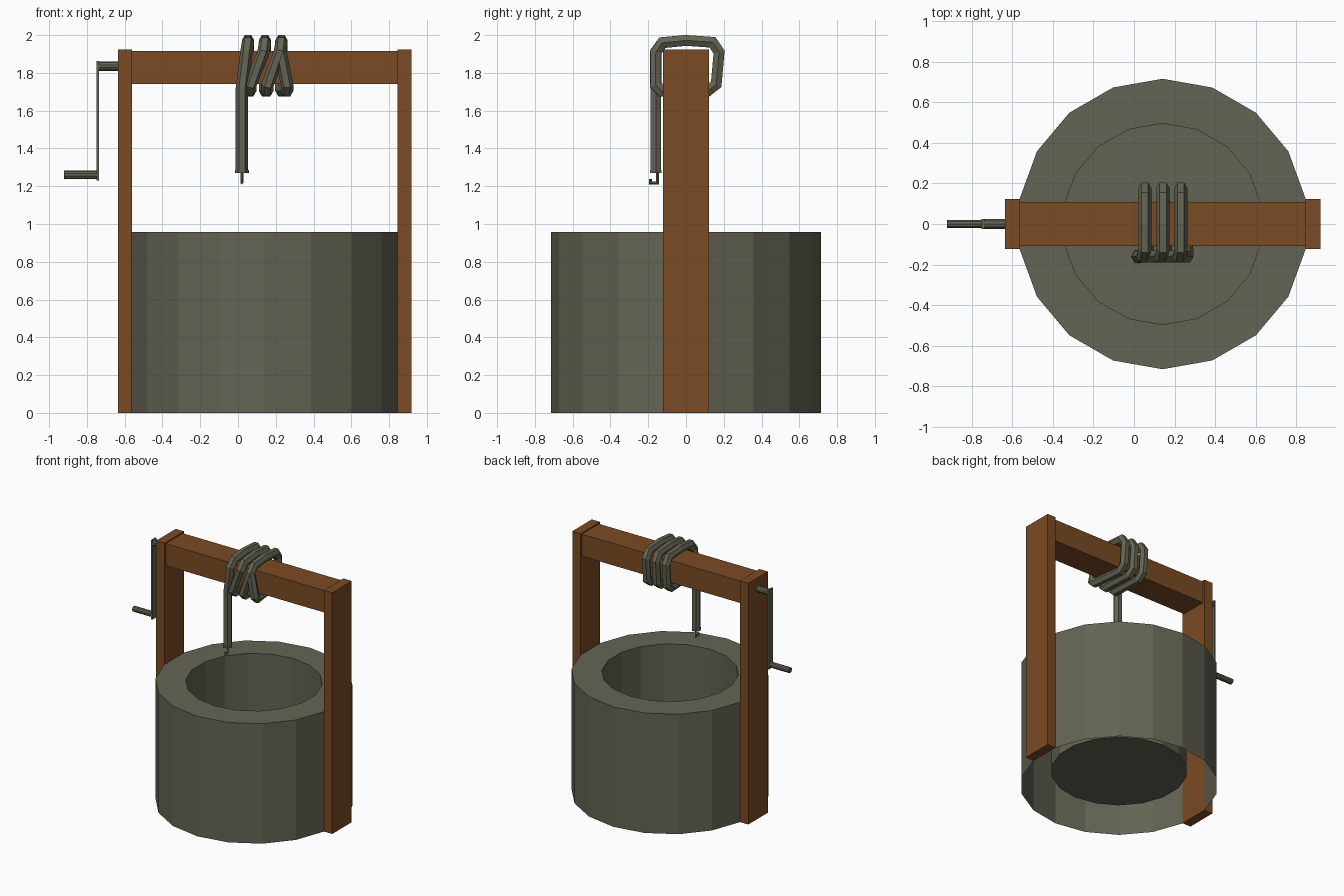
import bpy, bmesh, math
from mathutils import Vector

if "Cube" in bpy.data.objects:
    bpy.data.objects.remove(bpy.data.objects["Cube"])


def material(name, rgb):
    m = bpy.data.materials.new(name)
    m.diffuse_color = (*rgb, 1)
    m.use_nodes = True
    m.node_tree.nodes["Principled BSDF"].inputs["Base Color"].default_value = m.diffuse_color
    return m


STONE = material("grey_stone", (0.127, 0.127, 0.089))
WOOD = material("brown_wood", (0.195, 0.070, 0.0176))
CX = 0.141  # centre of the well; the crank sticks out to the left


def finish(name, bm, mat):
    me = bpy.data.meshes.new(name)
    bm.to_mesh(me)
    bm.free()
    me.materials.append(mat)
    ob = bpy.data.objects.new(name, me)
    bpy.context.collection.objects.link(ob)
    return ob


def box(name, lo, hi, mat):
    bm = bmesh.new()
    bmesh.ops.create_cube(bm, size=1)
    for v in bm.verts:
        v.co = [(l + h) / 2 + c * (h - l) for l, h, c in zip(lo, hi, v.co)]
    return finish(name, bm, mat)


def sweep(name, path, radius, sides, mat):
    """Mitred tube along a path, one corner of the section pointing to +x."""
    bm = bmesh.new()
    pts = [Vector(p) for p in path]
    rings = []
    for i, p in enumerate(pts):
        a = (p - pts[i - 1]).normalized() if i else None
        b = (pts[i + 1] - p).normalized() if i < len(pts) - 1 else None
        a, b = a or b, b or a
        t = (a + b).normalized()
        u = Vector((1, 0, 0))
        u = (u - t * u.dot(t)).normalized()
        v = t.cross(u)
        stretch = 1 / max(t.dot(a), 0.6)
        rings.append([bm.verts.new(p + radius * (u * math.cos(k * math.tau / sides)
                      + v * stretch * math.sin(k * math.tau / sides))) for k in range(sides)])
    for r, s in zip(rings, rings[1:]):
        for k in range(sides):
            n = (k + 1) % sides
            bm.faces.new((r[k], r[n], s[n], s[k]))
    bm.faces.new(rings[0][::-1])
    bm.faces.new(rings[-1])
    return finish(name, bm, mat)


def rod(name, x0, x1, z, radius, sides=10):
    """Round bar along x."""
    bm = bmesh.new()
    bmesh.ops.create_cone(bm, cap_ends=True, segments=sides, radius1=radius,
                          radius2=radius, depth=x1 - x0)
    for v in bm.verts:
        a, b, c = v.co
        v.co = ((x0 + x1) / 2 + c, a, z + b)
    bmesh.ops.recalc_face_normals(bm, faces=bm.faces)
    return finish(name, bm, STONE)


# Well wall: 18-sided shell, open underneath, with a raised floor inside
bm = bmesh.new()
N = 18
rings = []
for r, z in [(0.715, 0), (0.715, 0.957), (0.495, 0.957), (0.495, 0.12)]:
    rings.append([bm.verts.new((CX + r * math.cos(math.radians(10 + 20 * k)),
                                r * math.sin(math.radians(10 + 20 * k)), z)) for k in range(N)])
for r, s in zip(rings, rings[1:]):
    for k in range(N):
        n = (k + 1) % N
        bm.faces.new((r[k], r[n], s[n], s[k]))
bm.faces.new(rings[-1])
finish("well_wall", bm, STONE)

# Posts and cross beam
for side, name in ((-1, "left_post"), (1, "right_post")):
    xs = sorted((CX + side * 0.703, CX + side * 0.777))
    box(name, (xs[0], -0.123, 0), (xs[1], 0.123, 1.925), WOOD)
box("cross_beam", (CX - 0.704, -0.108, 1.74), (CX + 0.704, 0.108, 1.915), WOOD)

# Crank
rod("crank_axle", -0.745, -0.63, 1.835, 0.025)
box("crank_arm", (-0.75, -0.025, 1.23), (-0.737, 0.025, 1.863), STONE)
rod("crank_handle", -0.92, -0.745, 1.26, 0.022)

# Rope: hangs down in front, then winds three times round the beam
path = [(0.021, -0.16, 1.275), (0.021, -0.16, 1.72)]
for top, low in ((0.053, 0.065), (0.143, 0.155), (0.23, 0.26)):
    path += [(top - 0.008, -0.16, 1.91), (top, -0.125, 1.96), (top, 0.0, 1.972),
             (top, 0.14, 1.962), (top, 0.175, 1.91), (top, 0.16, 1.74),
             (top, 0.115, 1.705), (low, -0.13, 1.705), (low, -0.16, 1.735)]
path += [(0.225, -0.16, 1.91)]
sweep("rope", path, 0.033, 6, STONE)

# Hook at the rope end
sweep("hook_collar", [(0.021, -0.16, 1.27), (0.021, -0.16, 1.285)], 0.036, 6, STONE)
sweep("hook", [(0.021, -0.152, 1.28), (0.021, -0.152, 1.217),
               (0.021, -0.188, 1.217), (0.021, -0.188, 1.238)], 0.008, 4, STONE)
